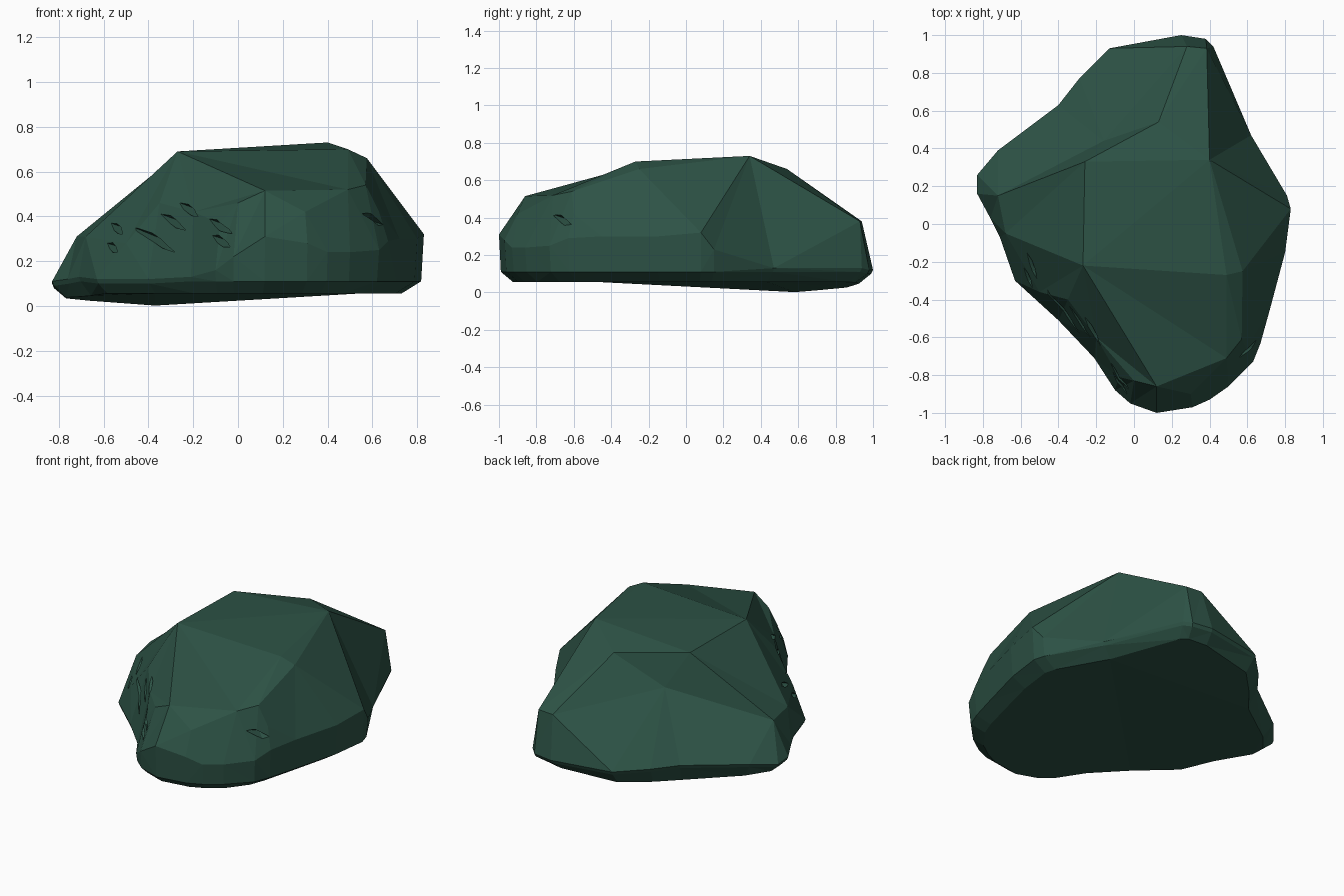
import bpy, bmesh, math
from mathutils import Vector, Euler
from mathutils.geometry import delaunay_2d_cdt

if "Cube" in bpy.data.objects:
    bpy.data.objects.remove(bpy.data.objects["Cube"])

# Shoulder outline, clockwise from the back: x, y, height
rim = [(.25, 1, .12), (.38, .98, .12), (.42, .94, .13), (.62, .47, .13), (.81, .15, .23),
       (.83, .08, .32), (.80, -.15, .30), (.72, -.45, .30), (.67, -.63, .29), (.63, -.73, .25),
       (.50, -.86, .24), (.40, -.93, .24), (.31, -.97, .28), (.12, -1, .31), (-.02, -.95, .22),
       (-.10, -.88, .16), (-.21, -.71, .13), (-.40, -.51, .12), (-.63, -.30, .12),
       (-.71, -.07, .13), (-.76, .03, .12), (-.83, .16, .11), (-.83, .26, .10),
       (-.72, .39, .12), (-.40, .63, .12), (-.29, .77, .12), (-.13, .93, .12)]
# Crown corners: x, y, height
crown = [(-.27, -.22, .69), (.40, .34, .73), (-.26, .33, .685), (.13, .54, .66),
         (.49, -.27, .70), (.57, -.61, .54), (.49, -.71, .52), (.12, -.86, .515),
         (.28, .94, .38), (.385, .93, .38), (-.72, .15, .31), (-.68, -.05, .31),
         (0, -.83, .46), (-.35, -.40, .46), (-.50, -.36, .28), (-.20, -.60, .42),
         (-.08, -.81, .37), (.63, -.60, .42), (.30, -.90, .42), (.575, -.25, .66),
         (-.16, .44, .48)]
n = len(rim)
pts = rim + crown
ridges = [(0, 2), (2, 1), (0, 4), (1, 4), (0, 6), (0, 7), (2, 10), (0, 11), (2, 3), (3, 8),
          (1, 9), (10, 11), (8, 9), (4, 19), (1, 19), (19, 5), (5, 6), (6, 7), (4, 6),
          (10, 20), (20, 3), (2, 20), (20, 8)]
edges = [(a + n, b + n) for a, b in ridges] + [(n + 1, 5), (n + 19, 5)]
res = delaunay_2d_cdt([Vector(p[:2]) for p in pts], edges, [list(range(n))[::-1]], 1, 1e-5)
source = [o[0] if o else None for o in res[3]]

# Faceted upper surface
bm = bmesh.new()
verts = [bm.verts.new((c.x, c.y, pts[s][2] if s is not None else .5))
         for c, s in zip(res[0], source)]
for f in res[2]:
    bm.faces.new([verts[i] for i in f])
loop = [verts[source.index(i)] for i in range(n)]

# Undercut sides and gently tilted underside
def ring(sx, sy, height):
    return [bm.verts.new((x * (sx if x > .5 else sy), y * sy, height(x, y, z)))
            for x, y, z in rim]

def under(x, y, z):
    return .056 * min(1, math.hypot(x + .40, y - .60) / .9)

mid = ring(.985, .99, lambda x, y, z: min(.11, z - .02))
low = ring(.88, .925, under)
for a, b in ((loop, mid), (mid, low)):
    for i in range(n):
        j = (i + 1) % n
        bm.faces.new((a[i], a[j], b[j], b[i]))
bm.faces.new(low)
bmesh.ops.triangulate(bm, faces=[f for f in bm.faces if len(f.verts) > 3])
bmesh.ops.recalc_face_normals(bm, faces=bm.faces)
mesh = bpy.data.meshes.new("boulder")
bm.to_mesh(mesh)
bm.free()
boulder = bpy.data.objects.new("boulder", mesh)
bpy.context.collection.objects.link(boulder)
mat = bpy.data.materials.new("dark_green_stone")
mat.diffuse_color = (.026, .085, .06, 1)
mat.use_nodes = True
mat.node_tree.nodes["Principled BSDF"].inputs["Base Color"].default_value = mat.diffuse_color
mesh.materials.append(mat)

# Thin angular chips cut into the front left face: x, z, half length
bm = bmesh.new()
for x, z, size in [(-.22, .43, .15), (-.29, .375, .15), (-.54, .345, .14), (-.36, .29, .24),
                   (-.09, .36, .13), (-.56, .26, .09), (-.08, .29, .10), (.61, .385, .09)]:
    hit, loc, _, _ = boulder.ray_cast(Vector((x, -3, z)), Vector((0, 1, 0)))
    if hit:
        # Four-sided double pyramid
        p = [bm.verts.new(v) for v in ((-size, 0, 0), (0, -.06, 0), (size, 0, 0), (0, .06, 0),
                                       (-size * .3, 0, .022), (size * .3, 0, -.018))]
        for i in range(4):
            bm.faces.new((p[i], p[(i + 1) % 4], p[4]))
            bm.faces.new((p[(i + 1) % 4], p[i], p[5]))
        turn = Euler((0, .35, -.8 if x < 0 else .6)).to_matrix()
        bmesh.ops.rotate(bm, verts=p, matrix=turn)
        bmesh.ops.translate(bm, verts=p, vec=loc)
bmesh.ops.recalc_face_normals(bm, faces=bm.faces)
chips = bpy.data.meshes.new("chip_cutter")
bm.to_mesh(chips)
bm.free()
cutter = bpy.data.objects.new("chip_cutter", chips)
bpy.context.collection.objects.link(cutter)
cutter.hide_render = True
cutter.hide_set(True)
mod = boulder.modifiers.new("chips", 'BOOLEAN')
mod.operation = 'DIFFERENCE'
mod.solver = 'EXACT'
mod.use_self = True
mod.object = cutter
